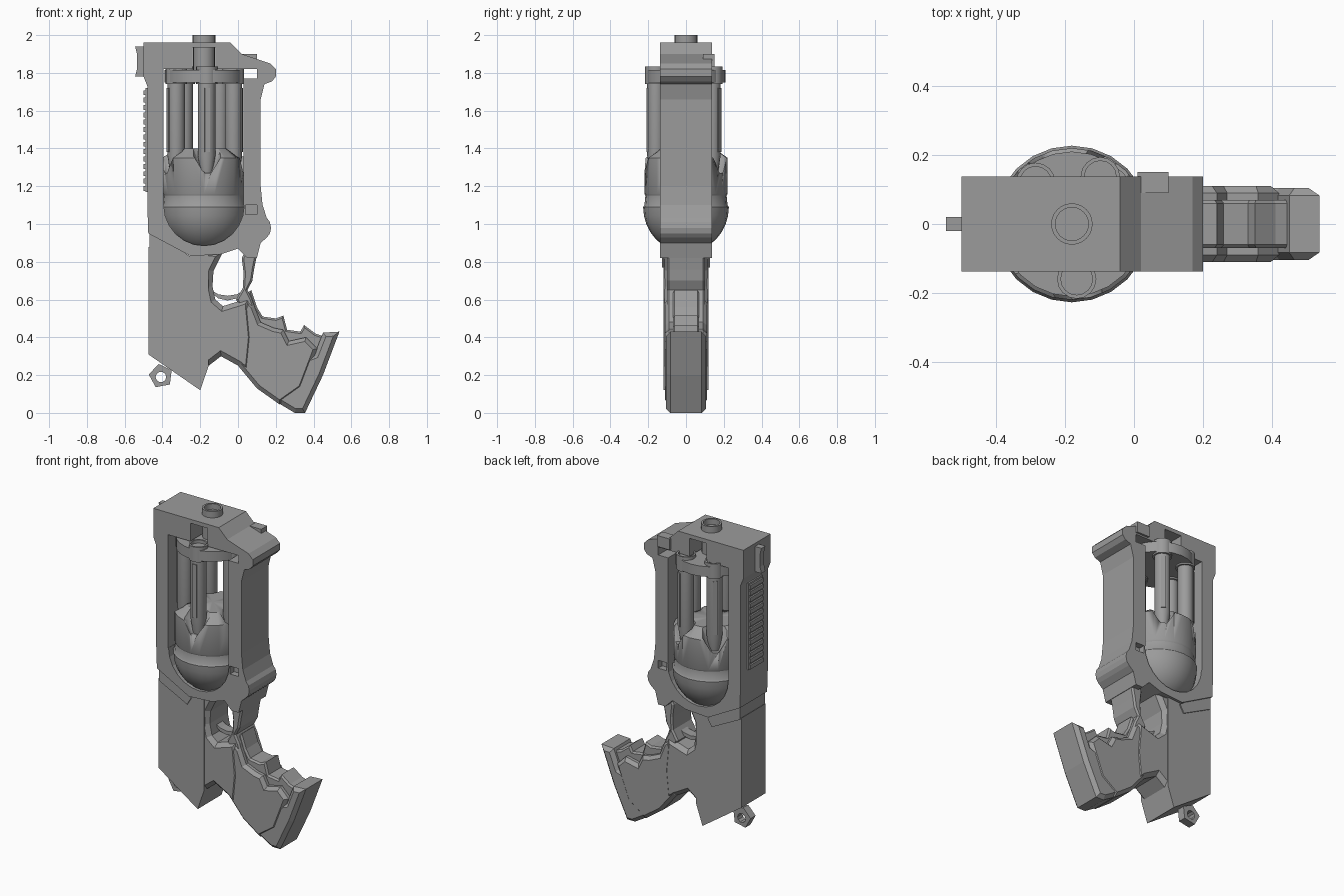
import bpy, bmesh
from math import cos, sin, pi, tau, radians

old = bpy.data.objects.get("Cube")
if old:
    bpy.data.objects.remove(old, do_unlink=True)

colour = (.33, .33, .33, 1)
grey = bpy.data.materials.new("plain grey")
grey.use_nodes = True
grey.diffuse_color = colour
grey.node_tree.nodes["Principled BSDF"].inputs["Base Color"].default_value = colour

# Shared sizes: barrel axis, frame half thickness, drum radius, window edges
AXIS, HALF, DRUM = -.18, .137, .22
WINDOW_LEFT, WINDOW_RIGHT, WINDOW_TOP = -.395, .03, 1.82
SHOULDER, ROOF = 1.1, 1.96
NOTCH_LEFT, NOTCH_RIGHT = AXIS - .06, AXIS + .06


def finish(name, bm, smooth=False):
    bmesh.ops.recalc_face_normals(bm, faces=bm.faces)
    mesh = bpy.data.meshes.new(name)
    bm.to_mesh(mesh)
    bm.free()
    mesh.materials.append(grey)
    part = bpy.data.objects.new(name, mesh)
    bpy.context.collection.objects.link(part)
    activate(part)
    if smooth:
        bpy.ops.object.shade_smooth_by_angle(angle=radians(32))
    return part


def activate(part):
    bpy.ops.object.select_all(action='DESELECT')
    part.select_set(True)
    bpy.context.view_layer.objects.active = part


def slab(name, outline, half=HALF, bevel=0, y=0):
    """Side outline in x and z, extruded through the thickness."""
    bm = bmesh.new()
    face = bm.faces.new([bm.verts.new((x, y - half, z)) for x, z in outline])
    extruded = bmesh.ops.extrude_face_region(bm, geom=[face])["geom"]
    verts = [v for v in extruded if isinstance(v, bmesh.types.BMVert)]
    bmesh.ops.translate(bm, verts=verts, vec=(0, 2 * half, 0))
    if bevel:
        rim = [e for e in bm.edges
               if abs(e.verts[0].co.y - e.verts[1].co.y) < half]
        bmesh.ops.bevel(bm, geom=rim, offset=bevel, segments=1, affect='EDGES')
    return finish(name, bm)


def box(name, left, right, bottom, top, half=HALF, y=0):
    corners = [(left, bottom), (right, bottom), (right, top), (left, top)]
    return slab(name, corners, half, y=y)


def lathe(name, profile, x=AXIS, y=0, steps=24):
    """Radius and height profile spun around a vertical axis."""
    bm = bmesh.new()
    verts = [bm.verts.new((x + r, y, z)) for r, z in profile]
    edges = [bm.edges.new(pair) for pair in zip(verts, verts[1:])]
    bmesh.ops.spin(bm, geom=verts + edges, cent=(x, y, 0), axis=(0, 0, 1),
                   angle=tau, steps=steps)
    bmesh.ops.remove_doubles(bm, verts=bm.verts, dist=.0001)
    return finish(name, bm, smooth=True)


def cylinder(name, radius, bottom, top):
    return lathe(name, [(0, bottom), (radius, bottom), (radius, top), (0, top)])


def arc(x, z, width, height, start, end, steps):
    angles = [start + (end - start) * i / steps for i in range(steps + 1)]
    return [(x + width * cos(a), z + height * sin(a)) for a in angles]


def around(angle, radius):
    return AXIS + radius * cos(angle), radius * sin(angle)


def cut(target, cutter):
    cutter.hide_render = True
    mod = target.modifiers.new("cut", 'BOOLEAN')
    mod.operation, mod.solver, mod.object = 'DIFFERENCE', 'EXACT', cutter
    activate(target)
    bpy.ops.object.modifier_apply(modifier=mod.name)
    bpy.data.objects.remove(cutter, do_unlink=True)


# Frame: two columns, a notched roof and a cradle under the drum
slab("left_column", [(-.48, SHOULDER), (WINDOW_LEFT, SHOULDER),
                     (WINDOW_LEFT, WINDOW_TOP), (-.5, WINDOW_TOP),
                     (-.5, 1.78), (-.48, 1.73)])
slab("right_column", [(WINDOW_RIGHT, SHOULDER), (.13, SHOULDER), (.12, 1.2),
                      (.12, 1.66), (.14, 1.74), (.18, 1.755), (.2, 1.78),
                      (.2, WINDOW_TOP), (.1, WINDOW_TOP), (.1, 1.77),
                      (WINDOW_RIGHT, 1.77)])
box("roof_left", -.5, NOTCH_LEFT, WINDOW_TOP, ROOF)
box("roof_bridge", NOTCH_LEFT, NOTCH_RIGHT, ROOF - .025, ROOF)
slab("roof_right", [(NOTCH_RIGHT, WINDOW_TOP), (.2, WINDOW_TOP), (.17, 1.85),
                    (.02, 1.9), (-.04, ROOF), (NOTCH_RIGHT, ROOF)])
cradle = slab("cradle", [
    (-.48, SHOULDER), (-.475, .95), (-.25, .83), (-.09, .84), (0, .87),
    (.05, .82), (.1, .82), (.12, .9)]
    + arc(.13, .98, .045, .06, -pi / 3, pi / 3, 4) + [(.13, SHOULDER)]
    + arc(AXIS, SHOULDER, .213, .215, 0, -pi, 12))
for side in (-HALF, HALF):
    cut(cradle, box("latch_cutter", .04, .1, 1.05, 1.2, half=.04, y=side))
box("top_latch", .01, .1, 1.83, 1.9, half=.03, y=.12)

# Sight and ribbed rail
slab("sight", [(-.49, 1.78), (-.545, 1.78), (-.535, 1.82), (-.535, 1.9),
               (-.545, 1.94), (-.49, 1.94)], half=.02)
box("rail", -.49, -.47, 1.17, 1.72, half=.07)
for i in range(14):
    foot = 1.175 + i * .039
    box("rail_rib", -.5, -.48, foot, foot + .026, half=.065)

# Rounded drum with a scalloped top
dome = arc(0, 1.09, DRUM + .007, .24, -pi / 2, 0, 8)
drum = lathe("drum", dome + [(DRUM, 1.1), (DRUM - .005, 1.15), (DRUM, 1.16),
                             (DRUM, 1.35), (.15, 1.4), (0, 1.4)])
barrel_angles = [radians(-85) + i * tau / 5 for i in range(5)]
for angle in barrel_angles:
    cut(drum, lathe("scallop_cutter", [(0, 1.27), (.025, 1.27), (.065, 1.34),
                                       (.1, 1.42), (0, 1.42)],
                    *around(angle, .2), steps=10))

# Five ribbed barrels with collars, their holding disc and the centre rod
tube, collar = .046, .057
for angle in barrel_angles:
    lathe("barrel", [(0, 1.26), (.03, 1.26), (tube, 1.36), (tube, 1.74),
                     (collar, 1.74), (collar, 1.835), (tube, 1.835),
                     (tube, 1.8), (0, 1.8)], *around(angle, .16), steps=16)
    rib = box("barrel_rib", -.006, .006, 1.38, 1.72, half=.014)
    rib.location = (*around(angle, .204), 0)
    rib.rotation_euler.z = angle
cylinder("barrel_disc", .21, 1.75, 1.815)
cylinder("centre_rod", collar, 1.8, 1.94)
lathe("muzzle", [(0, 1.94), (.06, 1.94), (.06, 2), (.048, 2), (.048, 1.965),
                 (0, 1.965)])

# Lower body, sloping band and neck
slab("body", [(-.475, .88), (-.475, .31), (-.2, .12), (-.155, .25),
              (-.155, .86), (-.25, .85), (-.27, .77)], half=.12)
slab("band", [(-.468, .97), (-.468, .87), (-.27, .77), (-.24, .82)], half=.127)
slab("neck", [(-.2, .86), (-.2, .2), (-.155, .25), (-.09, .3), (0, .25),
              (.06, .2), (.08, .4), (.06, .61), (0, .59), (-.08, .565),
              (-.12, .6), (-.135, .67), (-.13, .75), (-.08, .85)],
     half=.115, bevel=.025)

# Trigger and guard
slab("trigger_guard", [(.04, .86), (.105, .86), (.085, .76), (.076, .7),
                       (.05, .65), (.075, .6), (.1, .52), (.02, .54),
                       (-.01, .6), (.025, .66), (.03, .74), (.02, .82)],
     half=.1, bevel=.01)
slab("trigger", arc(-.055, .68, .1, .06, -pi, 0, 6)
     + arc(-.055, .68, .1, .085, 0, -pi, 6)[1:-1], half=.03)

# Grip: core with finger ridges, wide side panels and butt
slab("grip_core", [(0, .6), (0, .3), (.2, .1), (.35, .2), (.47, .4),
                   (.41, .42), (.35, .465), (.33, .43), (.26, .44),
                   (.24, .515), (.2, .5), (.13, .51), (.1, .56), (.07, .65)],
     half=.07, bevel=.01)
slab("grip_panel", [(.05, .6), (.01, .53), (-.01, .4), (0, .25), (.1, .13),
                    (.22, .045), (.34, .13), (.42, .34), (.36, .4),
                    (.27, .38), (.24, .44), (.19, .45), (.12, .48),
                    (.085, .57)], half=.11, bevel=.02)
slab("butt", [(.2, .06), (.3, 0), (.355, 0), (.45, .2), (.537, .43),
              (.45, .425), (.405, .31), (.3, .27)], half=.105, bevel=.022)

# Five-sided lanyard loop
loop = slab("lanyard_loop", arc(-.408, .195, .065, .065, .5, .5 + tau, 5)[:-1],
            half=.025)
cut(loop, slab("loop_cutter", arc(-.408, .19, .028, .028, 0, tau, 10)[:-1]))
